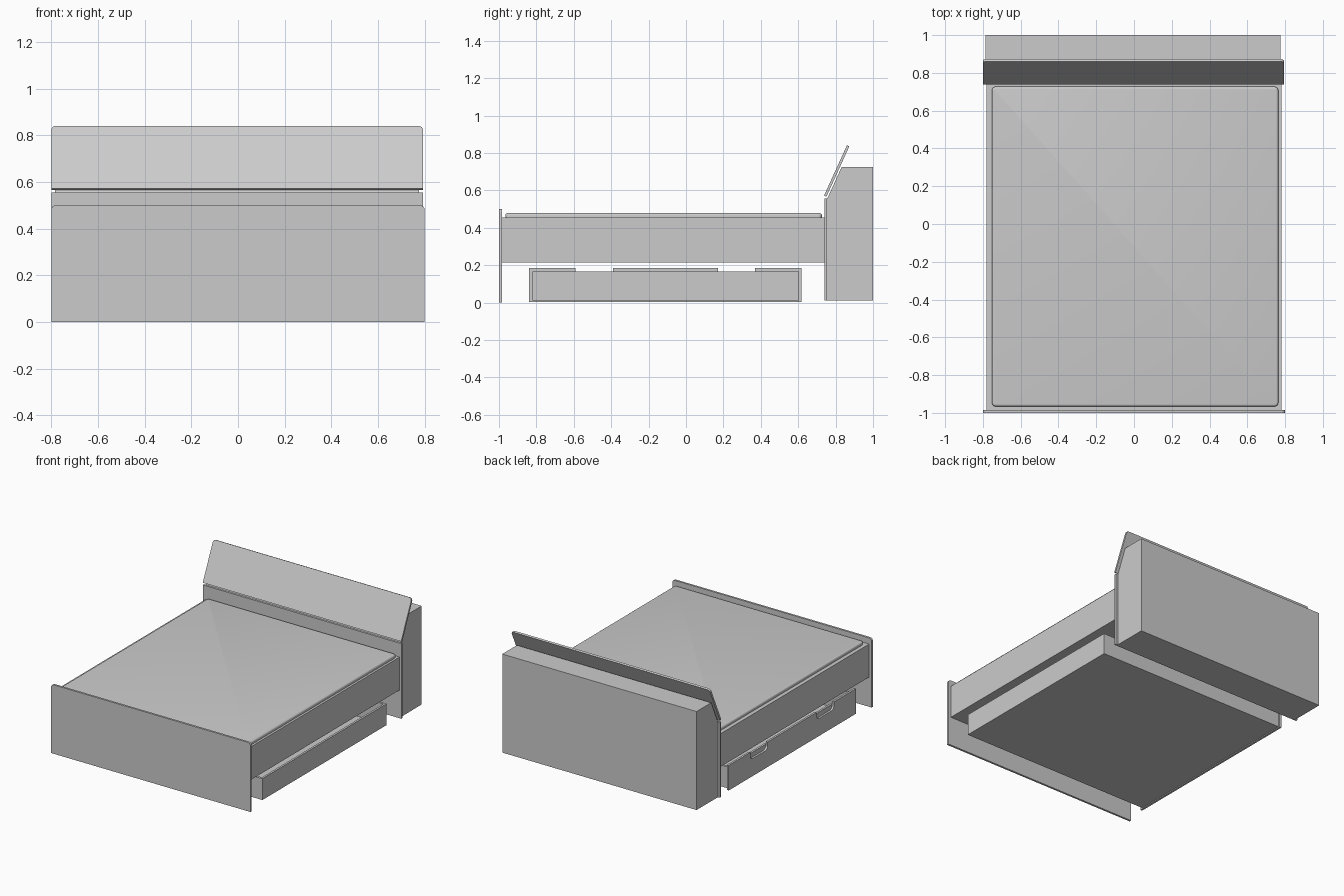
import bpy
import bmesh
from math import radians, sin, cos
from mathutils import Matrix, Vector

cube = bpy.data.objects.get("Cube")
if cube:
    bpy.data.objects.remove(cube, do_unlink=True)

# One plain grey for the whole bed
grey = bpy.data.materials.new("light_grey")
grey.use_nodes = True
color = (0.6, 0.6, 0.6, 1)
grey.diffuse_color = color
grey.node_tree.nodes["Principled BSDF"].inputs["Base Color"].default_value = color

X, Y, Z = Vector((1, 0, 0)), Vector((0, 1, 0)), Vector((0, 0, 1))


def fillet(corners, steps=6):
    """Round the corners (u, v, radius) of an outline."""
    points = []
    for i, (u, v, r) in enumerate(corners):
        p = Vector((u, v))
        if r == 0:
            points.append(p)
            continue
        before = Vector(corners[i - 1][:2])
        after = Vector(corners[(i + 1) % len(corners)][:2])
        a = p + (before - p).normalized() * r
        b = p + (after - p).normalized() * r
        for k in range(steps + 1):
            t = k / steps
            # rational curve giving a circular corner
            w = 2 ** 0.5 * t * (1 - t)
            points.append((a * (1 - t) ** 2 + p * w + b * t ** 2)
                          / ((1 - t) ** 2 + w + t ** 2))
    return points


def prism(name, corners, depth, origin, u_axis, v_axis, w_axis):
    """Extrude an outline along w_axis to make a board or a solid."""
    bm = bmesh.new()
    origin = Vector(origin)
    face = bm.faces.new([bm.verts.new(origin + u_axis * p.x + v_axis * p.y)
                         for p in fillet(corners)])
    grown = bmesh.ops.extrude_face_region(bm, geom=[face])["geom"]
    bmesh.ops.translate(bm, vec=w_axis * depth,
                        verts=[g for g in grown if isinstance(g, bmesh.types.BMVert)])
    bmesh.ops.recalc_face_normals(bm, faces=bm.faces)
    mesh = bpy.data.meshes.new(name)
    bm.to_mesh(mesh)
    bm.free()
    mesh.materials.append(grey)
    obj = bpy.data.objects.new(name, mesh)
    bpy.context.collection.objects.link(obj)
    return obj


def rect(u0, u1, v0, v1, bottom=0, top=0):
    return [(u0, v0, bottom), (u1, v0, bottom), (u1, v1, top), (u0, v1, top)]


def box(name, x, y, z):
    return prism(name, rect(*x, *y), z[1] - z[0], (0, 0, z[0]), X, Y, Z)


def smooth(obj):
    bpy.ops.object.select_all(action="DESELECT")
    obj.select_set(True)
    bpy.context.view_layer.objects.active = obj
    bpy.ops.object.shade_smooth_by_angle(angle=radians(35))


# Footboard and bed base
smooth(prism("footboard", rect(-0.8, 0.8, 0, 0.5, top=0.02), 0.015, (0, -1, 0), X, Z, Y))
box("bed_base", (-0.78, 0.78), (-0.985, 0.74), (0.215, 0.455))

# Mattress with softened upper rim
mattress = prism("mattress", rect(-0.752, 0.764, -0.966, 0.727, 0.02, 0.02),
                 0.028, (0, 0, 0.45), X, Y, Z)
bm = bmesh.new()
bm.from_mesh(mattress.data)
rim = [e for e in bm.edges if all(v.co.z > 0.47 for v in e.verts)]
bmesh.ops.bevel(bm, geom=rim, offset=0.012, segments=4, profile=0.5, affect="EDGES")
bm.to_mesh(mattress.data)
bm.free()
smooth(mattress)

# Headboard storage body, front board and tilted backrest
prism("headboard_body", [(0.755, 0.01, 0), (1, 0.01, 0), (1, 0.725, 0),
                         (0.832, 0.725, 0), (0.755, 0.555, 0)],
      1.56, (-0.785, 0, 0), Y, Z, X)
box("headboard_front", (-0.8, 0.793), (0.74, 0.755), (0.01, 0.555))
tilt = radians(24.5)
smooth(prism("backrest", rect(-0.8, 0.793, 0, 0.295, top=0.02), 0.014, (0, 0.738, 0.572),
             X, Vector((0, sin(tilt), cos(tilt))), Vector((0, cos(tilt), -sin(tilt)))))

# Open underbed drawer
low, high, wall = 0.01, 0.165, 0.015
box("drawer_floor", (-0.76, 0.77), (-0.82, 0.605), (low, 0.02))
for name, x in (("inner", 0.77 - wall), ("outer", -0.76)):
    box("drawer_wall_" + name, (x, x + wall), (-0.82, 0.605), (0.02, high))
for name, y in (("foot", -0.82), ("head", 0.605 - wall)):
    box("drawer_wall_" + name, (-0.76 + wall, 0.77 - wall), (y, y + wall), (0.02, high))

# Drawer front with two rounded finger notches
outline = [(-0.84, 0.003, 0), (0.617, 0.003, 0), (0.617, 0.185, 0)]
for middle in (0.27, -0.49):
    outline += [(middle + 0.1, 0.185, 0), (middle + 0.1, 0.13, 0.03),
                (middle - 0.1, 0.13, 0.03), (middle - 0.1, 0.185, 0)]
outline.append((-0.84, 0.185, 0))
smooth(prism("drawer_front", outline, wall, (-0.775, 0, 0), Y, Z, X))

# Let the footboard rest exactly on the floor
bpy.context.view_layer.update()
